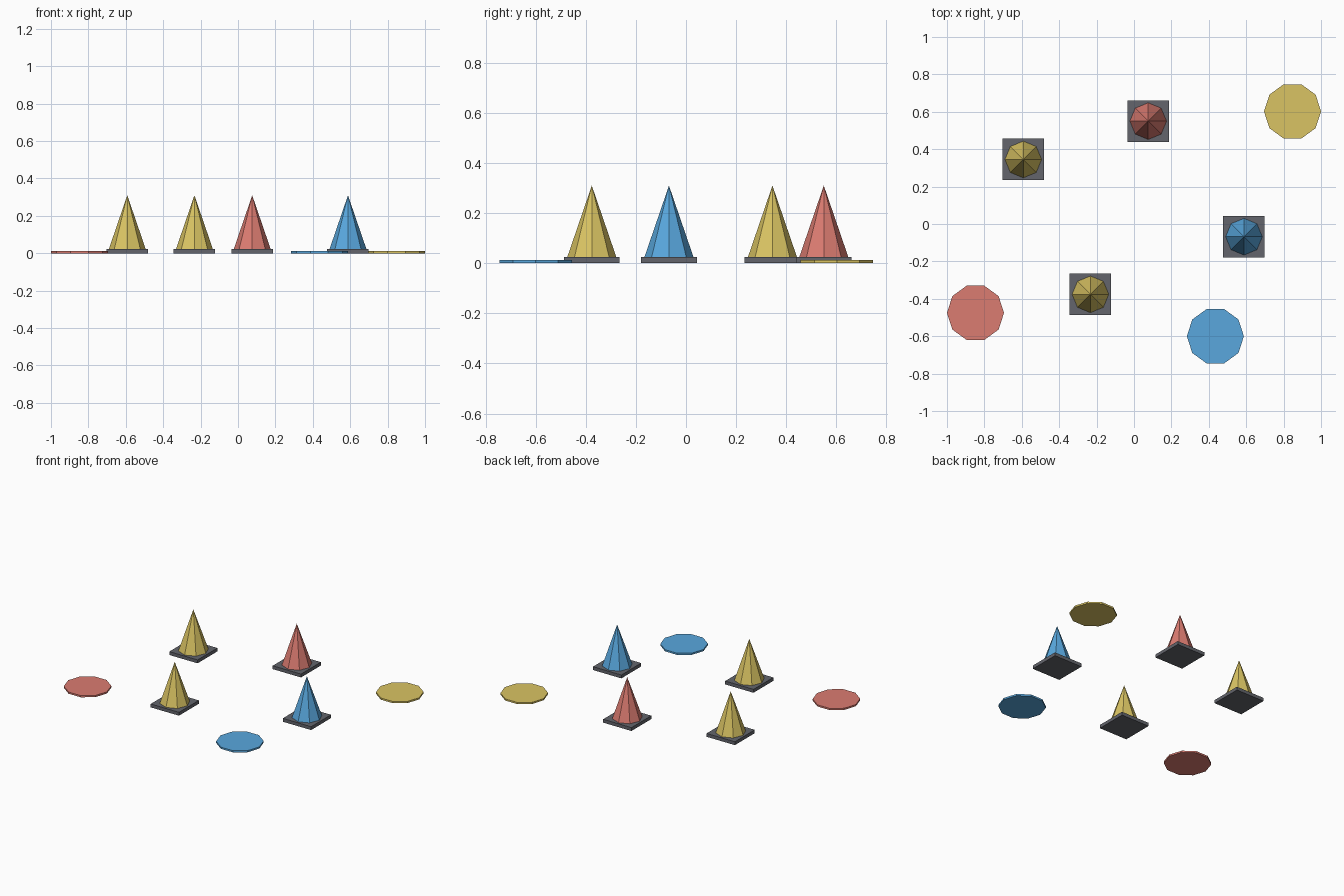
import bpy
import bmesh
from math import cos, sin, tau

cube = bpy.data.objects.get("Cube")
if cube:
    bpy.data.objects.remove(cube, do_unlink=True)


def make_material(name, rgb):
    mat = bpy.data.materials.new(name)
    mat.use_nodes = True
    mat.diffuse_color = (*rgb, 1)
    mat.node_tree.nodes["Principled BSDF"].inputs["Base Color"].default_value = (*rgb, 1)
    return mat


YELLOW = make_material("yellow", (0.70, 0.55, 0.125))
BLUE = make_material("blue", (0.10, 0.39, 0.73))
RED = make_material("red", (0.71, 0.20, 0.165))
GREY = make_material("dark grey", (0.125, 0.13, 0.15))


def add_object(name, bm, location, mat):
    bmesh.ops.recalc_face_normals(bm, faces=bm.faces)
    mesh = bpy.data.meshes.new(name)
    bm.to_mesh(mesh)
    bm.free()
    mesh.materials.append(mat)
    obj = bpy.data.objects.new(name, mesh)
    obj.location = location
    bpy.context.collection.objects.link(obj)


def ring_face(bm, sides, radius):
    """Flat polygon with a corner on the +x axis."""
    angles = [tau * i / sides for i in range(sides)]
    return bm.faces.new([bm.verts.new((radius * cos(a), radius * sin(a), 0)) for a in angles])


def extrude_up(bm, face, height):
    result = bmesh.ops.extrude_face_region(bm, geom=[face], use_keep_orig=True)
    top = [v for v in result["geom"] if isinstance(v, bmesh.types.BMVert)]
    bmesh.ops.translate(bm, verts=top, vec=(0, 0, height))
    return top


BASE_HEIGHT = 0.024


def add_cone(label, x, y, mat):
    # square foot
    bm = bmesh.new()
    bmesh.ops.create_cube(bm, size=1)
    bmesh.ops.scale(bm, verts=bm.verts, vec=(0.222, 0.222, BASE_HEIGHT))
    add_object(label + "_cone_base", bm, (x, y, BASE_HEIGHT / 2), GREY)
    # pointed body
    bm = bmesh.new()
    top = extrude_up(bm, ring_face(bm, 8, 0.098), 0.286)
    bmesh.ops.pointmerge(bm, verts=top, merge_co=(0, 0, 0.286))
    add_object(label + "_cone_body", bm, (x, y, BASE_HEIGHT), mat)


def add_disc(label, x, y, mat):
    bm = bmesh.new()
    extrude_up(bm, ring_face(bm, 10, 0.1525), 0.012)
    add_object(label + "_floor_disc", bm, (x, y, 0), mat)


# Training cones
add_cone("back_yellow", -0.592, 0.345, YELLOW)
add_cone("front_yellow", -0.233, -0.376, YELLOW)
add_cone("red", 0.076, 0.55, RED)
add_cone("blue", 0.588, -0.068, BLUE)

# Floor markers
add_disc("yellow", 0.8475, 0.602, YELLOW)
add_disc("red", -0.8475, -0.475, RED)
add_disc("blue", 0.435, -0.6, BLUE)
